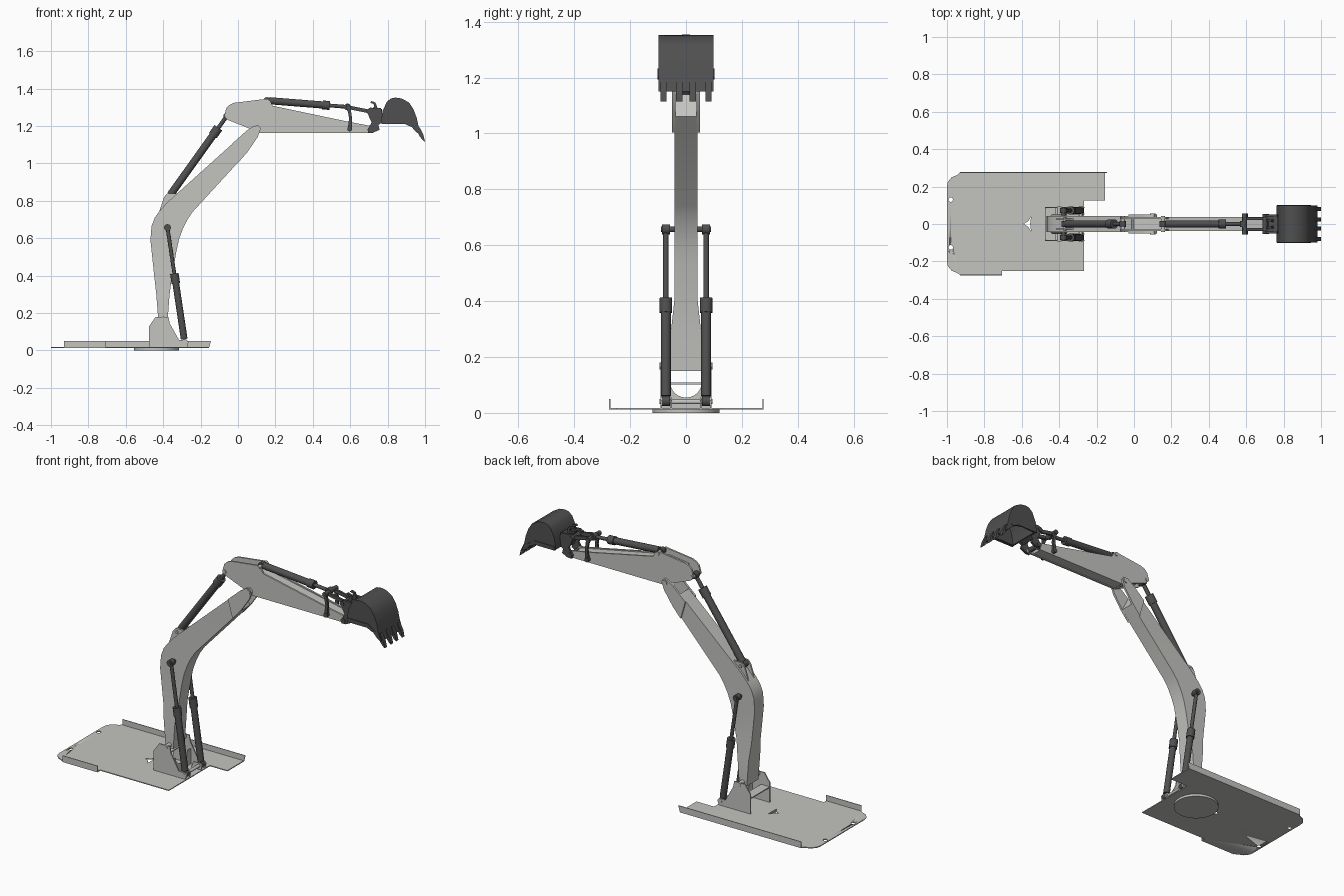
import bpy, bmesh, math
from mathutils import Vector

if "Cube" in bpy.data.objects:
    bpy.data.objects.remove(bpy.data.objects["Cube"], do_unlink=True)


def material(name, rgb):
    m = bpy.data.materials.new(name)
    m.use_nodes = True
    m.diffuse_color = (*rgb, 1)
    bsdf = m.node_tree.nodes["Principled BSDF"]
    bsdf.inputs["Base Color"].default_value = (*rgb, 1)
    bsdf.inputs["Roughness"].default_value = 0.6
    return m


PALE = material("pale grey paint", (0.55, 0.55, 0.53))
DARK = material("dark grey steel", (0.08, 0.08, 0.08))


def finish(name, bm, mat):
    bmesh.ops.recalc_face_normals(bm, faces=bm.faces)
    me = bpy.data.meshes.new(name)
    bm.to_mesh(me)
    bm.free()
    me.materials.append(mat)
    ob = bpy.data.objects.new(name, me)
    bpy.context.collection.objects.link(ob)
    bpy.ops.object.select_all(action='DESELECT')
    ob.select_set(True)
    bpy.context.view_layer.objects.active = ob
    bpy.ops.object.shade_smooth_by_angle(angle=math.radians(30))
    return ob


def loft(name, rings, mat):
    """Skin a closed solid over rings of equal point count."""
    bm = bmesh.new()
    vs = [[bm.verts.new(p) for p in ring] for ring in rings]
    n = len(vs[0])
    for a, b in zip(vs, vs[1:]):
        for i in range(n):
            bm.faces.new((a[i], a[(i + 1) % n], b[(i + 1) % n], b[i]))
    bm.faces.new(vs[0])
    bm.faces.new(vs[-1])
    return finish(name, bm, mat)


def prism(name, pts, lo, hi, mat, axis='y'):
    """Extrude a flat outline along an axis."""
    place = {'x': lambda u, v, t: (t, u, v),
             'y': lambda u, v, t: (u, t, v),
             'z': lambda u, v, t: (u, v, t)}[axis]
    return loft(name, [[place(u, v, t) for u, v in pts] for t in (lo, hi)], mat)


def pair(name, pts, lo, hi, mat):
    prism("right_" + name, pts, -hi, -lo, mat)
    prism("left_" + name, pts, lo, hi, mat)


def tube(name, a, b, r, mat, sides=24):
    a, b = Vector(a), Vector(b)
    q = (b - a).to_track_quat('Z', 'Y')
    ring = [q @ Vector((r * math.cos(k * math.tau / sides), r * math.sin(k * math.tau / sides), 0))
            for k in range(sides)]
    return loft(name, [[a + p for p in ring], [b + p for p in ring]], mat)


def pin(name, x, z, half, r, mat):
    tube(name, (x, -half, z), (x, half, z), r, mat)


def ram(name, a, b, y, body_end, collar_end, r, rod_r):
    """Hydraulic ram from a to b (x, z), split at two fractions of its length."""
    a, b = Vector((a[0], y, a[1])), Vector((b[0], y, b[1]))
    c, d = a.lerp(b, body_end), a.lerp(b, collar_end)
    tube(name + "_body", a.lerp(b, 0.03), c, r, DARK)
    tube(name + "_collar", c, d, r * 1.25, DARK)
    tube(name + "_rod", d, b, rod_r, DARK)
    for end, p in (("foot", a), ("head", b)):
        side = Vector((0, r * 0.8, 0))
        tube(f"{name}_{end}_eye", p - side, p + side, 0.018, DARK)


def cut(ob, cutters):
    for c in cutters:
        mod = ob.modifiers.new("cut", 'BOOLEAN')
        mod.operation, mod.solver, mod.object = 'DIFFERENCE', 'EXACT', c
        bpy.context.view_layer.objects.active = ob
        bpy.ops.object.modifier_apply(modifier=mod.name)
        bpy.data.objects.remove(c, do_unlink=True)


# Floor plate with bolt holes and a cable opening
plate = prism("floor_plate", [
    (-1, 0.20), (-0.995, 0.225), (-0.975, 0.25), (-0.945, 0.262), (-0.93, 0.276),
    (-0.155, 0.276), (-0.155, 0.125), (-0.267, 0.125), (-0.267, -0.25), (-0.705, -0.25),
    (-0.705, -0.272), (-0.93, -0.272), (-0.945, -0.262), (-0.975, -0.25), (-0.995, -0.225), (-1, -0.20)],
    0.013, 0.018, PALE, 'z')
holes = [tube("hole_cutter", (-0.98, y, 0), (-0.98, y, 0.05), 0.012, PALE) for y in (-0.125, 0.13)]
holes.append(prism("opening_cutter", [
    (-0.59, 0), (-0.565, 0.015), (-0.55, 0.04), (-0.55, -0.04), (-0.565, -0.015)], 0, 0.05, PALE, 'z'))
cut(plate, holes)
tube("turntable_disc", (-0.435, 0, 0), (-0.435, 0, 0.0135), 0.12, PALE, 48)
prism("rear_flange", [(-0.93, 0.013), (-0.155, 0.013), (-0.145, 0.05), (-0.93, 0.05)], 0.273, 0.277, PALE)
prism("front_flange", [(-0.93, 0.013), (-0.705, 0.013), (-0.705, 0.05), (-0.93, 0.05)], -0.275, -0.271, PALE)

# Base bracket: cheeks, ram ears, shelf and scooped cross plate
pair("bracket_cheek", [(-0.475, 0.017), (-0.475, 0.13), (-0.44, 0.18), (-0.372, 0.18), (-0.365, 0.145),
                       (-0.315, 0.055), (-0.275, 0.055), (-0.265, 0.045), (-0.272, 0.017)], 0.085, 0.092, PALE)
pair("ram_ear", [(-0.335, 0.017), (-0.32, 0.055), (-0.275, 0.055), (-0.265, 0.045), (-0.272, 0.017)],
     0.05, 0.056, PALE)
prism("bracket_shelf", [(-0.475, 0.102), (-0.42, 0.102), (-0.42, 0.108), (-0.475, 0.108)], -0.086, 0.086, PALE)
scoop = [(0.055 * math.cos(t), 0.105 + 0.05 * math.sin(t)) for t in [-math.pi * k / 12 for k in range(13)]]
prism("bracket_cross_plate", [(-0.086, 0.017), (0.086, 0.017), (0.086, 0.105)] + scoop + [(-0.086, 0.105)],
      -0.365, -0.359, PALE, 'x')
pin("boom_foot_pin", -0.40, 0.168, 0.094, 0.013, PALE)
pin("lift_ram_foot_pin", -0.285, 0.04, 0.094, 0.009, PALE)

# Boom: stations of outer edge, inner edge and half width
stations = [
    (-0.425, 0.15, -0.377, 0.15, 0.053), (-0.437, 0.30, -0.366, 0.30, 0.053),
    (-0.448, 0.40, -0.352, 0.40, 0.042), (-0.468, 0.59, -0.33, 0.527, 0.042),
    (-0.4625, 0.665, -0.315, 0.595, 0.042), (-0.445, 0.71, -0.295, 0.65, 0.042),
    (-0.42, 0.745, -0.27, 0.70, 0.042), (-0.38, 0.79, -0.243, 0.74, 0.042),
    (-0.03, 1.105, 0.0, 1.005, 0.042), (0.01, 1.14, 0.05, 1.06, 0.044)]
loft("boom", [[(a, -w, b), (a, w, b), (c, w, d), (c, -w, d)] for a, b, c, d, w in stations], PALE)
pair("boom_fork", [(-0.03, 1.107), (0.045, 1.174), (0.085, 1.20), (0.108, 1.204), (0.122, 1.187),
                   (0.105, 1.14), (0.05, 1.06), (0.0, 1.003)], 0.038, 0.05, PALE)
pair("boom_ear", [(-0.42, 0.745), (-0.395, 0.82), (-0.38, 0.838), (-0.36, 0.84), (-0.32, 0.84), (-0.36, 0.79)],
     0.021, 0.03, PALE)
pin("boom_tip_pin", 0.10, 1.183, 0.055, 0.014, PALE)
pin("lift_ram_head_pin", -0.377, 0.657, 0.09, 0.01, DARK)
pin("stick_ram_foot_pin", -0.37, 0.82, 0.036, 0.009, PALE)

# Stick: two cheeks with a recessed core
pair("stick_cheek", [
    (-0.074, 1.254), (-0.062, 1.297), (-0.045, 1.313), (-0.02, 1.324), (0.152, 1.345), (0.17, 1.337),
    (0.185, 1.308), (0.57, 1.227), (0.71, 1.20), (0.725, 1.183), (0.715, 1.165), (0.69, 1.163),
    (0.115, 1.163), (0.035, 1.197), (-0.056, 1.233)], 0.027, 0.037, PALE)
prism("stick_core", [(-0.015, 1.225), (0.0, 1.295), (0.12, 1.31), (0.185, 1.30), (0.57, 1.222), (0.69, 1.197),
                     (0.68, 1.167), (0.116, 1.167), (0.036, 1.202)], -0.028, 0.028, PALE)
for label, x, z in (("rear", -0.06, 1.253), ("top", 0.155, 1.333)):
    pin(f"stick_{label}_pin", x, z, 0.042, 0.011, PALE)

# Hydraulic rams
for label, y in (("right", -0.072), ("left", 0.072)):
    ram(label + "_lift_ram", (-0.285, 0.042), (-0.377, 0.657), y, 0.515, 0.60, 0.018, 0.010)
ram("stick_ram", (-0.37, 0.82), (-0.06, 1.253), 0, 0.76, 0.855, 0.020, 0.011)
ram("bucket_ram", (0.155, 1.336), (0.585, 1.302), 0, 0.69, 0.78, 0.019, 0.010)

# Bucket linkage
pair("rocker_link", [(0.578, 1.30), (0.583, 1.312), (0.597, 1.312), (0.603, 1.29), (0.61, 1.24), (0.608, 1.18),
                     (0.598, 1.172), (0.586, 1.18), (0.594, 1.24), (0.588, 1.275)], 0.04, 0.052, DARK)
pair("push_link", [(0.58, 1.292), (0.58, 1.312), (0.71, 1.286), (0.71, 1.266)], 0.022, 0.034, DARK)
pin("rocker_top_pin", 0.59, 1.301, 0.056, 0.013, DARK)
pin("rocker_foot_pin", 0.597, 1.184, 0.056, 0.013, DARK)

# Quick coupler with catch hook
pair("coupler_cheek", [
    (0.69, 1.285), (0.705, 1.298), (0.765, 1.295), (0.775, 1.25), (0.765, 1.215), (0.75, 1.205), (0.757, 1.18),
    (0.72, 1.163), (0.695, 1.163), (0.695, 1.185), (0.715, 1.22), (0.70, 1.25)], 0.037, 0.05, DARK)
prism("coupler_block", [(0.72, 1.285), (0.77, 1.29), (0.77, 1.22), (0.74, 1.205), (0.725, 1.235)],
      -0.038, 0.038, DARK)
pair("coupler_hook", [(0.705, 1.325), (0.715, 1.333), (0.735, 1.325), (0.745, 1.30), (0.735, 1.285),
                      (0.715, 1.29), (0.728, 1.305), (0.725, 1.318)], 0.012, 0.024, DARK)
pin("coupler_top_pin", 0.70, 1.277, 0.054, 0.013, DARK)
pin("coupler_foot_pin", 0.707, 1.18, 0.054, 0.014, DARK)

# Bucket: curved shell, side plates, cutting edge and teeth
outer = [(0.763, 1.215), (0.773, 1.28), (0.795, 1.328), (0.815, 1.346), (0.84, 1.352), (0.875, 1.347),
         (0.915, 1.325), (0.938, 1.29), (0.955, 1.245), (0.965, 1.20), (0.982, 1.15)]
inner = [(0.773, 1.215), (0.783, 1.278), (0.803, 1.321), (0.82, 1.337), (0.84, 1.342), (0.872, 1.338),
         (0.907, 1.318), (0.928, 1.286), (0.945, 1.243), (0.955, 1.198), (0.974, 1.15)]
prism("bucket_shell", outer + inner[::-1], -0.097, 0.097, DARK)
pair("bucket_side", outer + [(0.955, 1.165), (0.93, 1.193), (0.895, 1.21), (0.85, 1.217), (0.80, 1.213)],
     0.088, 0.098, DARK)
pair("bucket_side_cutter", [(0.765, 1.21), (0.775, 1.232), (0.90, 1.232), (0.945, 1.20), (0.93, 1.193), (0.895, 1.21)],
     0.097, 0.102, DARK)
for i, y in enumerate((-0.08, -0.024, 0.024, 0.08)):
    prism(f"bucket_tooth_{i + 1}", [(0.957, 1.187), (0.972, 1.192), (0.992, 1.15), (1.0, 1.115),
                                    (0.985, 1.127), (0.968, 1.15)], y - 0.011, y + 0.011, DARK)
